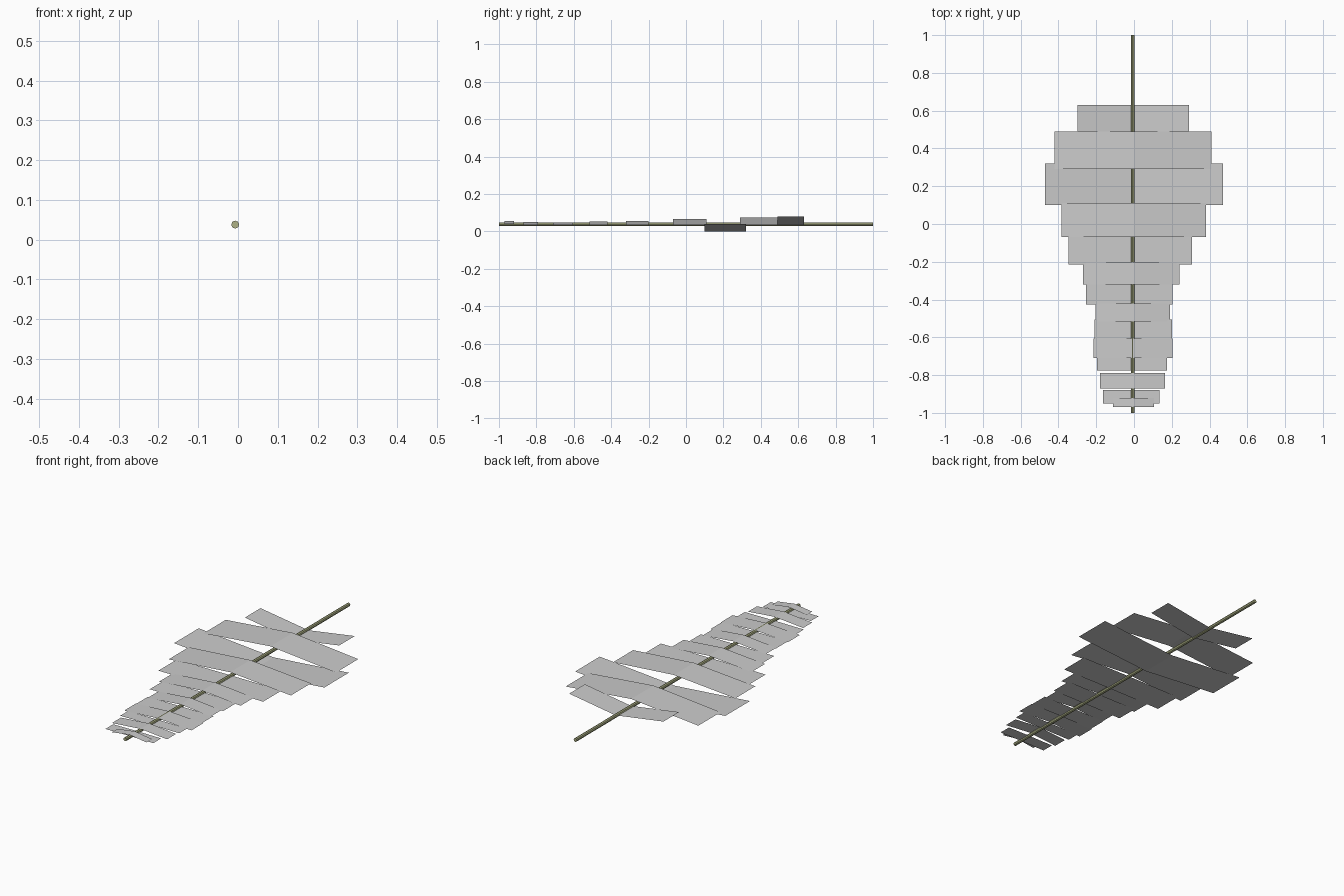
import bpy, bmesh, math

# Each strip: y start, y end, left x, right x, fold height, tip height
STRIPS = [
    (0.49, 0.63, -0.30, 0.29, 0.035, 0.080),
    (0.29, 0.49, -0.42, 0.41, 0.074, 0.035),
    (0.10, 0.32, -0.47, 0.47, 0.000, 0.039),
    (-0.07, 0.11, -0.385, 0.38, 0.065, 0.035),
    (-0.215, -0.05, -0.348, 0.308, 0.037, 0.036),
    (-0.32, -0.20, -0.27, 0.24, 0.056, 0.035),
    (-0.425, -0.30, -0.255, 0.205, 0.037, 0.036),
    (-0.515, -0.42, -0.205, 0.19, 0.053, 0.035),
    (-0.61, -0.505, -0.21, 0.20, 0.037, 0.036),
    (-0.71, -0.605, -0.215, 0.205, 0.047, 0.035),
    (-0.775, -0.705, -0.195, 0.175, 0.037, 0.036),
    (-0.87, -0.79, -0.18, 0.165, 0.050, 0.035),
    (-0.95, -0.88, -0.165, 0.135, 0.037, 0.036),
    (-0.97, -0.92, -0.11, 0.105, 0.055, 0.040),
]


def leaf_strip(i, y0, y1, xl, xr, zc, zt):
    """Thin strip folded along the midrib, facing up."""
    bm = bmesh.new()
    profile = [(xl, zt), (0, zc), (xr, zt)]
    rows = [[bm.verts.new((x, y, z)) for x, z in profile] for y in (y0, y1)]
    for k in range(2):
        bm.faces.new((rows[0][k], rows[0][k + 1], rows[1][k + 1], rows[1][k]))
    me = bpy.data.meshes.new(f"leaf_strip_{i}")
    bm.to_mesh(me)
    bm.free()
    bpy.context.collection.objects.link(bpy.data.objects.new(me.name, me))


# Leaf blade
for i, s in enumerate(STRIPS, 1):
    leaf_strip(i, *s)

# Stem running the full length
bpy.ops.mesh.primitive_cylinder_add(vertices=8, radius=0.010, depth=2,
                                    location=(-0.007, 0, 0.038),
                                    rotation=(math.pi / 2, 0, 0))
stem = bpy.context.object
stem.name = "stem"
mat = bpy.data.materials.new("stem_green")
mat.diffuse_color = (0.42, 0.44, 0.24, 1)
stem.data.materials.append(mat)
